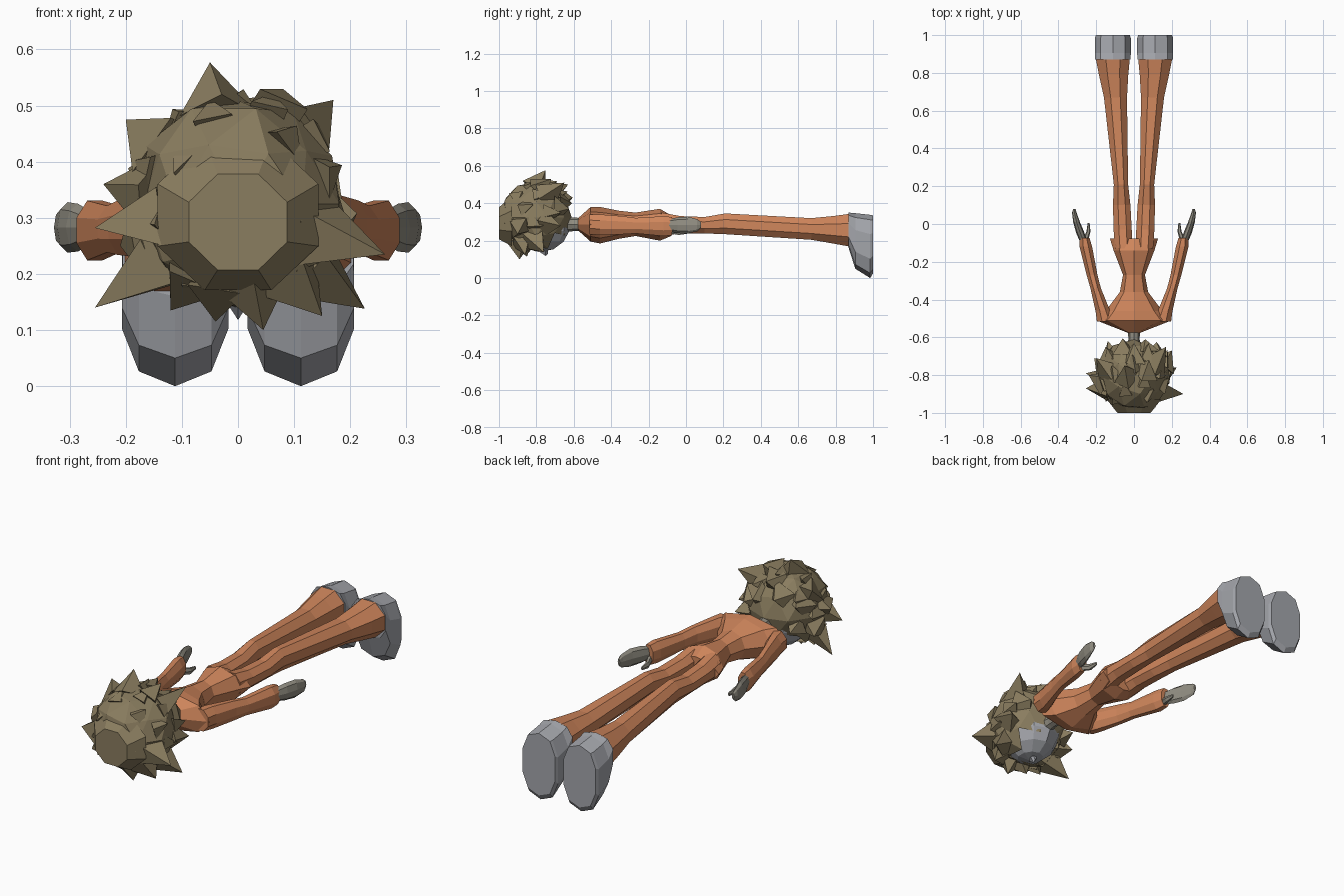
import bpy, bmesh, math, random
from mathutils import Vector

if "Cube" in bpy.data.objects:
    bpy.data.objects.remove(bpy.data.objects["Cube"])

random.seed(4)


def mat(name, rgb):
    m = bpy.data.materials.new(name)
    m.diffuse_color = (*rgb, 1)
    m.use_nodes = True
    m.node_tree.nodes["Principled BSDF"].inputs["Base Color"].default_value = m.diffuse_color
    return m


ORANGE = mat("orange cloth", (0.62, 0.235, 0.105))
GREY = mat("pale grey", (0.37, 0.38, 0.41))
SKIN = mat("warm grey", (0.28, 0.265, 0.22))
HAIR = mat("olive hair", (0.255, 0.205, 0.115))


def finish(bm, name, material):
    bmesh.ops.recalc_face_normals(bm, faces=bm.faces)
    me = bpy.data.meshes.new(name)
    bm.to_mesh(me)
    bm.free()
    me.materials.append(material)
    ob = bpy.data.objects.new(name, me)
    bpy.context.collection.objects.link(ob)
    return ob


def loft(name, material, rings, n=8, side=1, power=1.0, turn=0.0):
    """Skin rings (x, y, half width, z low, z high) running along y."""
    bm = bmesh.new()
    loops = []
    for x, y, hw, lo, hi in rings:
        loop = []
        for i in range(n):
            a = 2 * math.pi * (i + turn) / n
            c, s = math.cos(a), math.sin(a)
            px = math.copysign(abs(c) ** power, c) * hw
            pz = math.copysign(abs(s) ** power, s) * (hi - lo) / 2
            loop.append(bm.verts.new((side * (x + px), y, (lo + hi) / 2 + pz)))
        loops.append(loop)
    for a, b in zip(loops, loops[1:]):
        for i in range(n):
            j = (i + 1) % n
            bm.faces.new((a[i], a[j], b[j], b[i]))
    bm.faces.new(loops[0])
    bm.faces.new(loops[-1])
    return finish(bm, name, material)


# Jacket body, from neck to flared hem
loft("torso", ORANGE, [
    (0, -.577, .03, .255, .32), (0, -.51, .2, .195, .38), (0, -.46, .15, .185, .38),
    (0, -.36, .075, .21, .36), (0, -.27, .058, .225, .35),
    (0, -.14, .108, .2, .37), (0, -.078, .127, .225, .335)])
loft("neck", SKIN, [(0, -.68, .04, .24, .33), (0, -.61, .03, .25, .325), (0, -.55, .032, .255, .32)])

for side, tag in ((1, "right"), (-1, "left")):
    # Trouser leg
    loft(tag + "_leg", ORANGE, [
        (.055, -.13, .05, .22, .355), (.06, -.03, .052, .235, .335), (.065, .1, .05, .235, .33),
        (.069, .21, .041, .23, .35), (.098, .67, .066, .2, .325),
        (.108, .79, .084, .178, .338), (.112, .872, .097, .162, .35)], side=side, turn=.5)
    # Boot with toe pointing down
    loft(tag + "_boot", GREY, [
        (.112, .87, .098, .16, .35), (.112, .905, .099, .05, .347),
        (.112, .985, .099, 0, .338), (.112, 1.0, .093, .025, .335)],
        n=10, side=side, power=.8, turn=.5)
    # Sleeve
    loft(tag + "_sleeve", ORANGE, [
        (.15, -.515, .05, .23, .345), (.165, -.46, .042, .225, .345), (.203, -.34, .03, .23, .335),
        (.222, -.27, .031, .235, .325), (.255, -.12, .036, .22, .335), (.261, -.075, .028, .225, .33)],
        side=side, turn=.5)
    # Hand and thumb
    loft(tag + "_hand", SKIN, [
        (.268, -.09, .02, .25, .315), (.285, -.045, .022, .24, .325),
        (.304, .01, .018, .238, .328), (.316, .06, .012, .25, .315), (.315, .08, .006, .268, .3)],
        side=side)
    loft(tag + "_thumb", SKIN, [
        (.256, -.08, .015, .235, .275), (.241, -.04, .011, .228, .262), (.24, .005, .005, .235, .253)],
        n=6, side=side)

# Head, face turned to the ground
bm = bmesh.new()
bmesh.ops.create_uvsphere(bm, u_segments=10, v_segments=7, radius=1)
for v in bm.verts:
    v.co = Vector((v.co.x * .135, v.co.y * .155 - .775, v.co.z * .145 + .285))
finish(bm, "head", GREY)
loft("nose", GREY, [(0, -.79, .005, .145, .16), (0, -.75, .017, .118, .17), (0, -.738, .01, .13, .16)], n=4)

# Hair cap: uneven faceted shell, open over the face
CENTRE = Vector((0, -.8, .325))
RADII = Vector((.182, .185, .185))


def on_cap(d, k=1.0):
    d = d.normalized()
    return CENTRE + Vector((d.x * RADII.x, d.y * RADII.y, d.z * RADII.z)) * k


bm = bmesh.new()
bmesh.ops.create_icosphere(bm, subdivisions=2, radius=1)
face_dir = Vector((0, .5, -.87))
gap = [f for f in bm.faces if f.calc_center_median().normalized().dot(face_dir) > .8]
bmesh.ops.delete(bm, geom=gap, context='FACES')
for v in bm.verts:
    v.co = on_cap(v.co, random.uniform(.96, 1.09))
    v.co.y = max(v.co.y, -.985)
finish(bm, "hair_cap", HAIR)

# Large hair tufts: tip points, each swept back from the crown
TIPS = [(-.05, -.75, .577), (-.2, -.71, .475), (-.24, -.8, .36), (.17, -.65, .51),
        (.262, -.9, .235), (-.255, -.87, .282), (-.255, -.79, .14), (.226, -.76, .138),
        (.045, -.89, .1), (-.04, -.85, .115), (.15, -.86, .125), (-.12, -.84, .135),
        (.06, -.61, .4), (-.06, -.605, .43), (.12, -.625, .37), (-.15, -.65, .4),
        (-.21, -.71, .25), (.2, -.67, .28), (0, -.63, .5), (.08, -.72, .53)]


def tuft(bm, tip, width):
    tip = Vector(tip)
    d = (tip - Vector((0, .07, 0)) - CENTRE).normalized()
    root = on_cap(d, .86)
    axis = (tip - root).normalized()
    u = axis.orthogonal().normalized()
    w = axis.cross(u)
    t = random.random() * 6
    base = [bm.verts.new(root + (u * math.cos(t + i * math.pi / 2) + w * math.sin(t + i * math.pi / 2) * .75) * width)
            for i in range(4)]
    top = bm.verts.new(tip)
    for i in range(4):
        bm.faces.new((base[i], base[(i + 1) % 4], top))
    bm.faces.new(base)


bm = bmesh.new()
for p in TIPS:
    tuft(bm, p, .085)
# Small tufts scattered over the upper and rear hair
for i in range(26):
    a = i * 2.4
    y = -.7 + 1.4 * i / 25
    r = math.sqrt(1 - y * y)
    d = Vector((math.cos(a) * r, y, math.sin(a) * r))
    if d.dot(face_dir) < .6:
        tuft(bm, on_cap(d, 1.12) + Vector((0, .035, 0)), .06)
for v in bm.verts:
    v.co.y = min(max(v.co.y, -.995), -.6)
finish(bm, "hair_tufts", HAIR)

# Flat plate of hair at the crown
loft("hair_crown", HAIR, [(0, -1.0, .095, .2, .385), (0, -.93, .155, .16, .45)], n=8, turn=.5)
